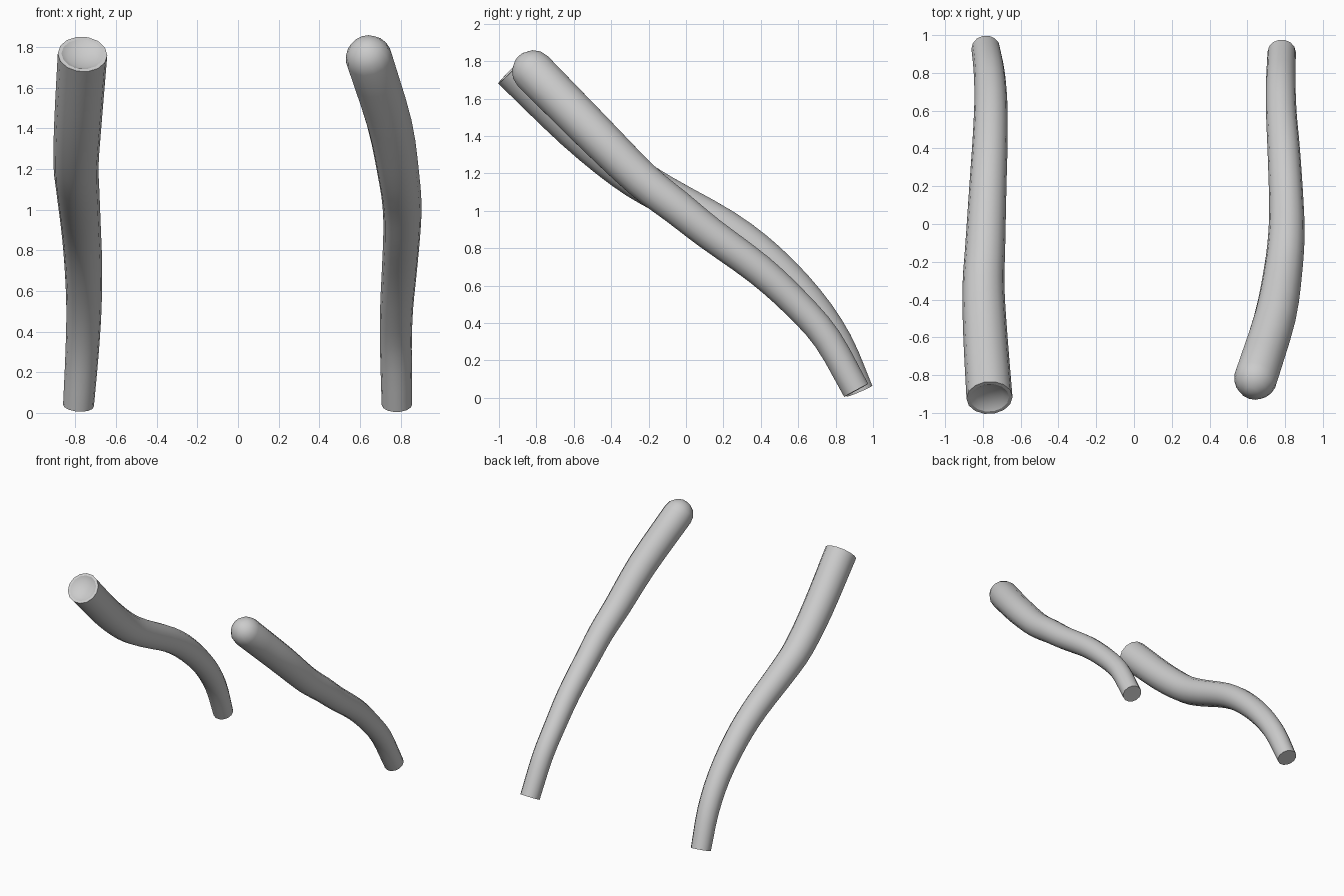
import bpy, bmesh, math
from mathutils import Vector

if "Cube" in bpy.data.objects:
    bpy.data.objects.remove(bpy.data.objects["Cube"])

SIDES, STEPS = 14, 3


def smooth_path(pts):
    """Catmull-Rom through (x, y, z, radius) points."""
    p = [Vector(q) for q in pts]
    p = [2 * p[0] - p[1]] + p + [2 * p[-1] - p[-2]]
    out = []
    for i in range(1, len(p) - 2):
        a, b, c, d = p[i - 1:i + 3]
        for k in range(STEPS):
            t = k / STEPS
            out.append(0.5 * (2 * b + (c - a) * t + (2 * a - 5 * b + 4 * c - d) * t ** 2
                              + (3 * b - a - 3 * c + d) * t ** 3))
    return out + [p[-2]]


def tube(name, pts, round_top):
    path = smooth_path(pts)
    pos = [q.xyz for q in path]
    rings = []  # (centre, direction, radius)
    for i, q in enumerate(path):
        d = (pos[min(i + 1, len(pos) - 1)] - pos[max(i - 1, 0)]).normalized()
        rings.append((pos[i], d, q.w))
    c, d, r = rings[0]
    if round_top:
        # dome over the upper end
        cap = [(c - d * r * math.sin(a), d, r * math.cos(a))
               for a in (math.radians(g) for g in (72, 48, 24))]
        tip = c - d * r
    else:
        # shallow dish in the upper end
        cap = [(c + d * 0.02, d, r * 0.6), (c, d, r * 0.85)]
        tip = c + d * 0.025
    rings = cap + rings

    bm = bmesh.new()
    loops = []
    for c, d, r in rings:
        u = Vector((1, 0, 0))
        u = (u - d * u.dot(d)).normalized()
        v = d.cross(u)
        loops.append([bm.verts.new(c + r * (u * math.cos(a) + v * math.sin(a)))
                      for a in (2 * math.pi * k / SIDES for k in range(SIDES))])
    for a, b in zip(loops, loops[1:]):
        for k in range(SIDES):
            n = (k + 1) % SIDES
            bm.faces.new((a[k], a[n], b[n], b[k]))
    top = bm.verts.new(tip)
    for k in range(SIDES):
        bm.faces.new((top, loops[0][(k + 1) % SIDES], loops[0][k]))
    bm.faces.new(loops[-1])  # flat lower end
    bmesh.ops.recalc_face_normals(bm, faces=bm.faces)
    me = bpy.data.meshes.new(name)
    bm.to_mesh(me)
    bm.free()
    ob = bpy.data.objects.new(name, me)
    bpy.context.collection.objects.link(ob)
    bpy.ops.object.select_all(action='DESELECT')
    ob.select_set(True)
    bpy.context.view_layer.objects.active = ob
    bpy.ops.object.shade_smooth_by_angle(angle=math.radians(30))


# left tube: dished upper end, S-shaped run
tube("left_tube", [
    (-.765, -.92, 1.765, .122), (-.787, -.59, 1.44, .117), (-.797, -.33, 1.22, .111),
    (-.788, -.125, 1.09, .106), (-.773, .21, .91, .098), (-.762, .44, .74, .093),
    (-.758, .652, .525, .087), (-.767, .809, .30, .082), (-.785, .928, .036, .076)], False)

# right tube: domed upper end, bends inward at the top
tube("right_tube", [
    (.645, -.815, 1.743, .116), (.745, -.50, 1.425, .111), (.79, -.24, 1.17, .102),
    (.807, -.05, 1.02, .096), (.806, .126, .88, .091), (.793, .39, .686, .086),
    (.78, .588, .505, .081), (.777, .755, .315, .078), (.782, .91, .04, .075)], True)
